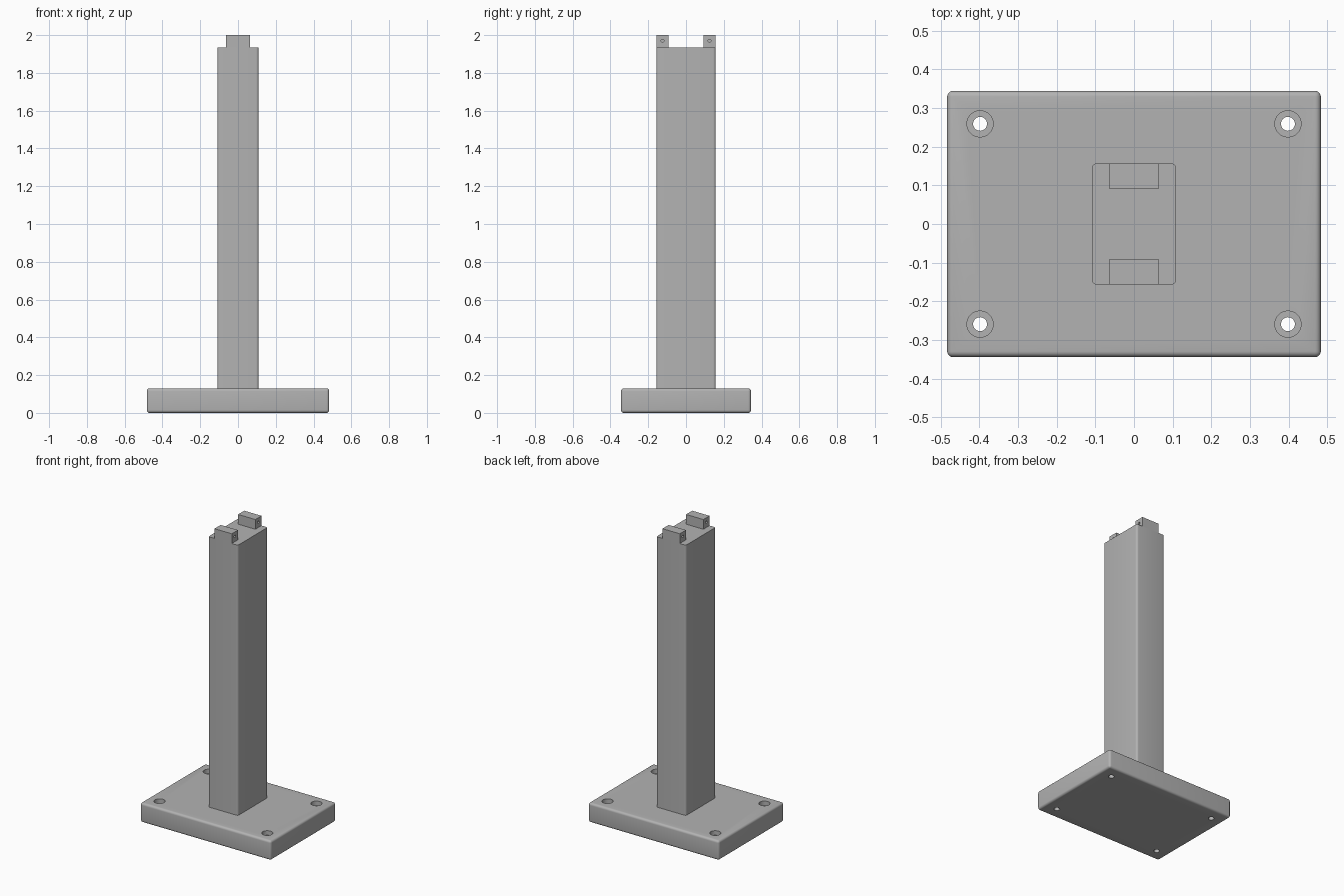
import bpy
import math

if "Cube" in bpy.data.objects:
    bpy.data.objects.remove(bpy.data.objects["Cube"], do_unlink=True)

grey = bpy.data.materials.new("plain grey")
grey.use_nodes = True
COLOUR = (0.45, 0.45, 0.45, 1)
grey.diffuse_color = COLOUR
grey.node_tree.nodes["Principled BSDF"].inputs["Base Color"].default_value = COLOUR


def activate(obj):
    bpy.ops.object.select_all(action="DESELECT")
    obj.select_set(True)
    bpy.context.view_layer.objects.active = obj


def box(name, x, y, z):
    """Box spanning the given (low, high) ranges."""
    spans = (x, y, z)
    bpy.ops.mesh.primitive_cube_add(size=1, location=[sum(s) / 2 for s in spans])
    obj = bpy.context.object
    obj.name = name
    obj.scale = [s[1] - s[0] for s in spans]
    bpy.ops.object.transform_apply(location=True, rotation=False, scale=True)
    obj.data.materials.append(grey)
    return obj


def round_edges(obj, width, vertical_only=False):
    """Bevel all edges, or only the upright ones."""
    mod = obj.modifiers.new("rounding", "BEVEL")
    mod.width, mod.segments = width, 5
    if vertical_only:
        mod.limit_method = "WEIGHT"
        weight = obj.data.attributes.new("bevel_weight_edge", "FLOAT", "EDGE")
        verts = obj.data.vertices
        for e in obj.data.edges:
            a, b = (verts[i].co for i in e.vertices)
            weight.data[e.index].value = float(abs(a.z - b.z) > 0.01)
    activate(obj)
    bpy.ops.object.modifier_apply(modifier=mod.name)


def drill(obj, centre, radius, depth, rotation=(0, 0, 0)):
    """Subtract a cylinder."""
    bpy.ops.mesh.primitive_cylinder_add(vertices=32, radius=radius, depth=depth,
                                        location=centre, rotation=rotation)
    cutter = bpy.context.object
    cutter.hide_render = True
    cutter.data.materials.append(grey)
    mod = obj.modifiers.new("hole", "BOOLEAN")
    mod.operation, mod.solver, mod.object = "DIFFERENCE", "EXACT", cutter
    activate(obj)
    bpy.ops.object.modifier_apply(modifier=mod.name)
    bpy.data.objects.remove(cutter, do_unlink=True)


# Base plate with four counterbored screw holes
BASE_TOP = 0.13
base = box("base_plate", (-0.483, 0.483), (-0.344, 0.344), (0, BASE_TOP))
round_edges(base, 0.015)
for x in (-0.398, 0.398):
    for y in (-0.259, 0.259):
        drill(base, (x, y, BASE_TOP), 0.034, 0.06)
        drill(base, (x, y, BASE_TOP / 2), 0.018, 0.4)

# Upright post with softened vertical corners
POST_TOP = 1.935
post = box("post", (-0.109, 0.109), (-0.157, 0.157), (0.11, POST_TOP))
round_edges(post, 0.013, vertical_only=True)

# Two tabs on the post, each with a small blind pin hole at both ends
for name, side in (("front_tab", -1), ("back_tab", 1)):
    span = sorted((side * 0.092, side * 0.157))
    tab = box(name, (-0.064, 0.064), span, (POST_TOP - 0.01, 2.0))
    for x in (-0.064, 0.064):
        drill(tab, (x, side * 0.124, 1.97), 0.008, 0.03, (0, math.pi / 2, 0))

for obj in [o for o in bpy.context.scene.objects if o.type == "MESH"]:
    activate(obj)
    bpy.ops.object.shade_smooth_by_angle(angle=math.radians(30))
